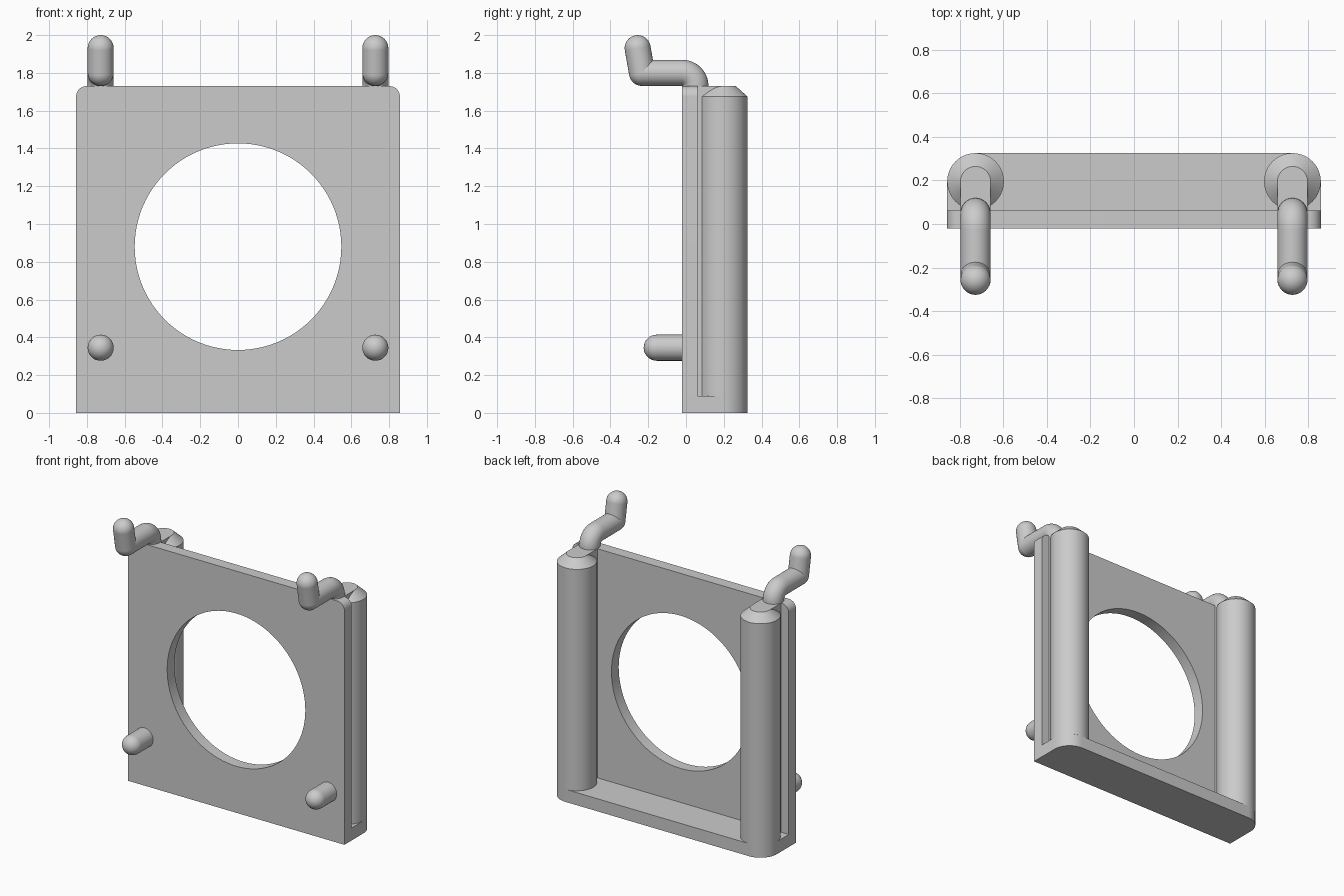
import bpy, bmesh, math
from mathutils import Vector, Matrix

cube = bpy.data.objects.get("Cube")
if cube:
    bpy.data.objects.remove(cube, do_unlink=True)

WIDTH, HEIGHT = 0.857, 1.73        # half width, plate height
FRONT, BACK, REAR = -0.02, 0.062, 0.325
FLOOR = 0.09                       # ledge thickness
COL_R, ROD_R = 0.13, 0.069
SIDE_X = WIDTH - COL_R
COL_Y = REAR - COL_R

grey = bpy.data.materials.new("plain grey")
grey.use_nodes = True
grey.diffuse_color = (0.6, 0.6, 0.6, 1)
grey.node_tree.nodes["Principled BSDF"].inputs["Base Color"].default_value = (0.6, 0.6, 0.6, 1)


def finish(name, bm, mirror=False):
    bmesh.ops.recalc_face_normals(bm, faces=bm.faces)
    mesh = bpy.data.meshes.new(name)
    bm.to_mesh(mesh)
    bm.free()
    mesh.materials.append(grey)
    obj = bpy.data.objects.new(name, mesh)
    bpy.context.collection.objects.link(obj)
    if mirror:
        obj.modifiers.new("mirror", 'MIRROR').use_mirror_merge = False
    return obj


def smooth(obj):
    bpy.ops.object.select_all(action='DESELECT')
    obj.select_set(True)
    bpy.context.view_layer.objects.active = obj
    bpy.ops.object.shade_smooth_by_angle(angle=math.radians(30))


def rounded_profile(w, low, high, r, steps=12):
    """Rectangle with its two high corners rounded."""
    pts = [(-w, low), (w, low)]
    for sx, start in ((1, 0), (-1, 90)):
        for i in range(steps + 1):
            a = math.radians(start + 90 * i / steps)
            pts.append((sx * (w - r) + r * math.cos(a), high - r + r * math.sin(a)))
    return pts


def extrude(bm, pts, direction):
    face = bm.faces.new([bm.verts.new(p) for p in pts])
    new = bmesh.ops.extrude_face_region(bm, geom=[face])["geom"]
    bmesh.ops.translate(bm, vec=direction, verts=[v for v in new if isinstance(v, bmesh.types.BMVert)])


def cylinder(bm, a, b, r1, r2=None, segments=32):
    a, b = Vector(a), Vector(b)
    axis = b - a
    mat = Matrix.Translation((a + b) / 2) @ axis.to_track_quat('Z', 'Y').to_matrix().to_4x4()
    bmesh.ops.create_cone(bm, cap_ends=True, segments=segments, radius1=r1,
                          radius2=r1 if r2 is None else r2, depth=axis.length, matrix=mat)


def round_rod(bm, a, b):
    """Rod from a to b with a ball at b."""
    cylinder(bm, a, b, ROD_R)
    rot = (Vector(b) - Vector(a)).to_track_quat('Z', 'Y').to_matrix().to_4x4()
    bmesh.ops.create_uvsphere(bm, u_segments=32, v_segments=16, radius=ROD_R,
                              matrix=Matrix.Translation(b) @ rot)


# Front plate with a round opening
bm = bmesh.new()
extrude(bm, [(x, FRONT, z) for x, z in rounded_profile(WIDTH, 0, HEIGHT, 0.055)], (0, BACK - FRONT, 0))
plate = finish("front_plate", bm)
bm = bmesh.new()
cylinder(bm, (0, -0.2, 0.88), (0, 0.3, 0.88), 0.547, segments=96)
cutter = finish("opening_cutter", bm)
cutter.hide_render = True
cut = plate.modifiers.new("opening", 'BOOLEAN')
cut.operation, cut.solver, cut.object = 'DIFFERENCE', 'EXACT', cutter
bpy.context.view_layer.objects.active = plate
plate.select_set(True)
bpy.ops.object.modifier_apply(modifier=cut.name)
bpy.data.objects.remove(cutter, do_unlink=True)
smooth(plate)

# Bottom ledge with rounded rear corners
bm = bmesh.new()
extrude(bm, [(x, y, 0) for x, y in rounded_profile(WIDTH, BACK, REAR, COL_R)], (0, 0, FLOOR))
smooth(finish("bottom_ledge", bm))

# Rear columns with chamfered tops
bm = bmesh.new()
shoulder = HEIGHT - 0.055
cylinder(bm, (SIDE_X, COL_Y, FLOOR), (SIDE_X, COL_Y, shoulder), COL_R, segments=64)
cylinder(bm, (SIDE_X, COL_Y, shoulder), (SIDE_X, COL_Y, HEIGHT), COL_R, ROD_R, segments=64)
smooth(finish("columns", bm, True))

# Webs joining the columns to the plate
bm = bmesh.new()
size = (2 * ROD_R, COL_Y - BACK, HEIGHT - FLOOR)
bmesh.ops.create_cube(bm, size=1, matrix=Matrix.Translation(
    (SIDE_X, (COL_Y + BACK) / 2, (HEIGHT + FLOOR) / 2)) @ Matrix.Diagonal((*size, 1)))
finish("column_webs", bm, True)

# Hooks: quarter bend, level arm, upturned tip
bm = bmesh.new()
bend = 0.07
ring = bmesh.ops.create_circle(bm, segments=32, radius=ROD_R,
                               matrix=Matrix.Translation((SIDE_X, FRONT + bend, HEIGHT)))["verts"]
edges = list({e for v in ring for e in v.link_edges})
bmesh.ops.spin(bm, geom=ring + edges, cent=(SIDE_X, FRONT, HEIGHT), axis=(1, 0, 0),
               angle=math.pi / 2, steps=16)
kink = (SIDE_X, -0.233, HEIGHT + bend)
round_rod(bm, (SIDE_X, FRONT, HEIGHT + bend), kink)
round_rod(bm, kink, (SIDE_X, -0.256, 2 - ROD_R))
smooth(finish("hooks", bm, True))

# Lower front pegs
bm = bmesh.new()
round_rod(bm, (SIDE_X, FRONT, 0.345), (SIDE_X, -0.155, 0.345))
smooth(finish("pegs", bm, True))
